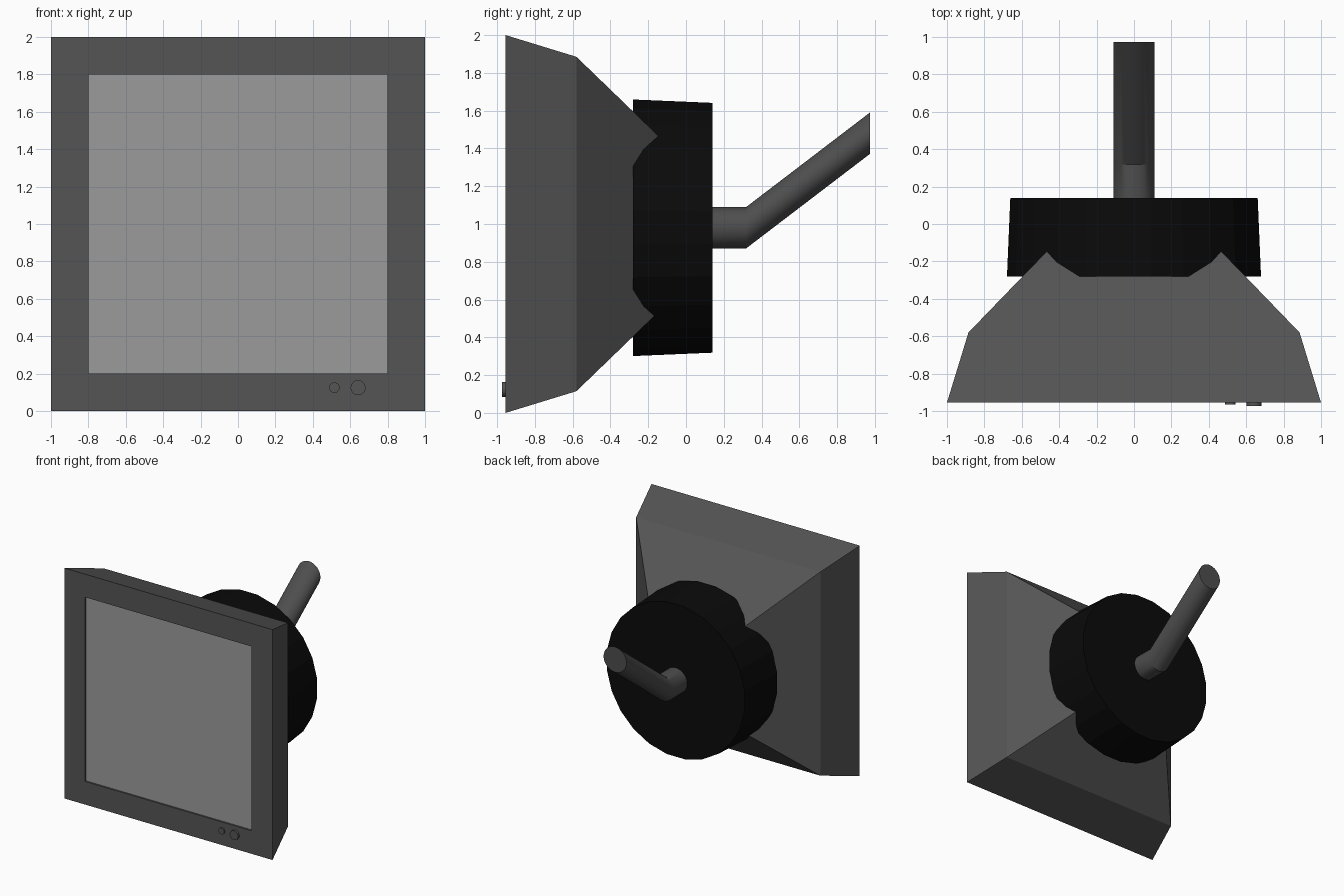
import bpy, bmesh
from math import sin, cos, pi, sqrt

if "Cube" in bpy.data.objects:
    bpy.data.objects.remove(bpy.data.objects["Cube"])


def material(name, value):
    m = bpy.data.materials.new(name)
    m.diffuse_color = (value, value, value, 1)
    m.use_nodes = True
    m.node_tree.nodes["Principled BSDF"].inputs["Base Color"].default_value = m.diffuse_color
    return m


body_mat = material("dark_grey", 0.09)
screen_mat = material("screen_grey", 0.33)
black_mat = material("black", 0.003)
arm_mat = material("arm_grey", 0.075)


def loft(name, rings, sides, mat, x=0.0, cap_first=True, cap_last=True, smooth=False):
    """Skin polygon rings lying in xz planes; each ring is (y, z centre, radius)."""
    bm = bmesh.new()
    loops = []
    for y, z, r in rings:
        if sides == 4:
            r *= sqrt(2)  # radius means half width for squares
        angles = [2 * pi * (i + 0.5) / sides for i in range(sides)]
        loops.append([bm.verts.new((x + r * cos(a), y, z + r * sin(a))) for a in angles])
    for a, b in zip(loops, loops[1:]):
        for i in range(sides):
            j = (i + 1) % sides
            bm.faces.new((a[i], a[j], b[j], b[i]))
    # rings run front (-y) to back (+y)
    if cap_first:
        bm.faces.new(loops[0])
    if cap_last:
        bm.faces.new(loops[-1])
    bmesh.ops.recalc_face_normals(bm, faces=bm.faces)
    mesh = bpy.data.meshes.new(name)
    bm.to_mesh(mesh)
    bm.free()
    mesh.materials.append(mat)
    obj = bpy.data.objects.new(name, mesh)
    bpy.context.collection.objects.link(obj)
    if smooth:
        bpy.ops.object.select_all(action='DESELECT')
        obj.select_set(True)
        bpy.context.view_layer.objects.active = obj
        bpy.ops.object.shade_smooth_by_angle(angle=pi / 6)
    return obj


FRONT = -0.955

# Casing: recess wall, bezel, short flared rim, long tapered back
loft("monitor_casing",
     [(FRONT + 0.015, 1, 0.8), (FRONT, 1, 0.8), (FRONT, 1, 1.0),
      (-0.58, 1, 0.885), (0.0, 1, 0.325)],
     4, body_mat, cap_first=False)

# Screen: thin slab closing the recess
loft("screen", [(FRONT + 0.015, 1, 0.8), (FRONT + 0.03, 1, 0.8)], 4, screen_mat)

# Round mounting housing behind the casing
loft("mount_housing", [(-0.28, 0.98, 0.685), (0.14, 0.98, 0.667)], 24, black_mat)

# Bent wall arm with upright end face
loft("wall_arm", [(0.13, 0.98, 0.11), (0.318, 0.98, 0.11), (0.973, 1.48, 0.11)],
     32, arm_mat, smooth=True)

# Buttons at the lower right of the bezel
for name, x, r, depth in (("small_button", 0.515, 0.028, 0.01),
                          ("large_button", 0.642, 0.04, 0.019)):
    loft(name, [(FRONT - depth, 0.125, r), (FRONT + 0.005, 0.125, r)],
         24, body_mat, x=x, smooth=True)
